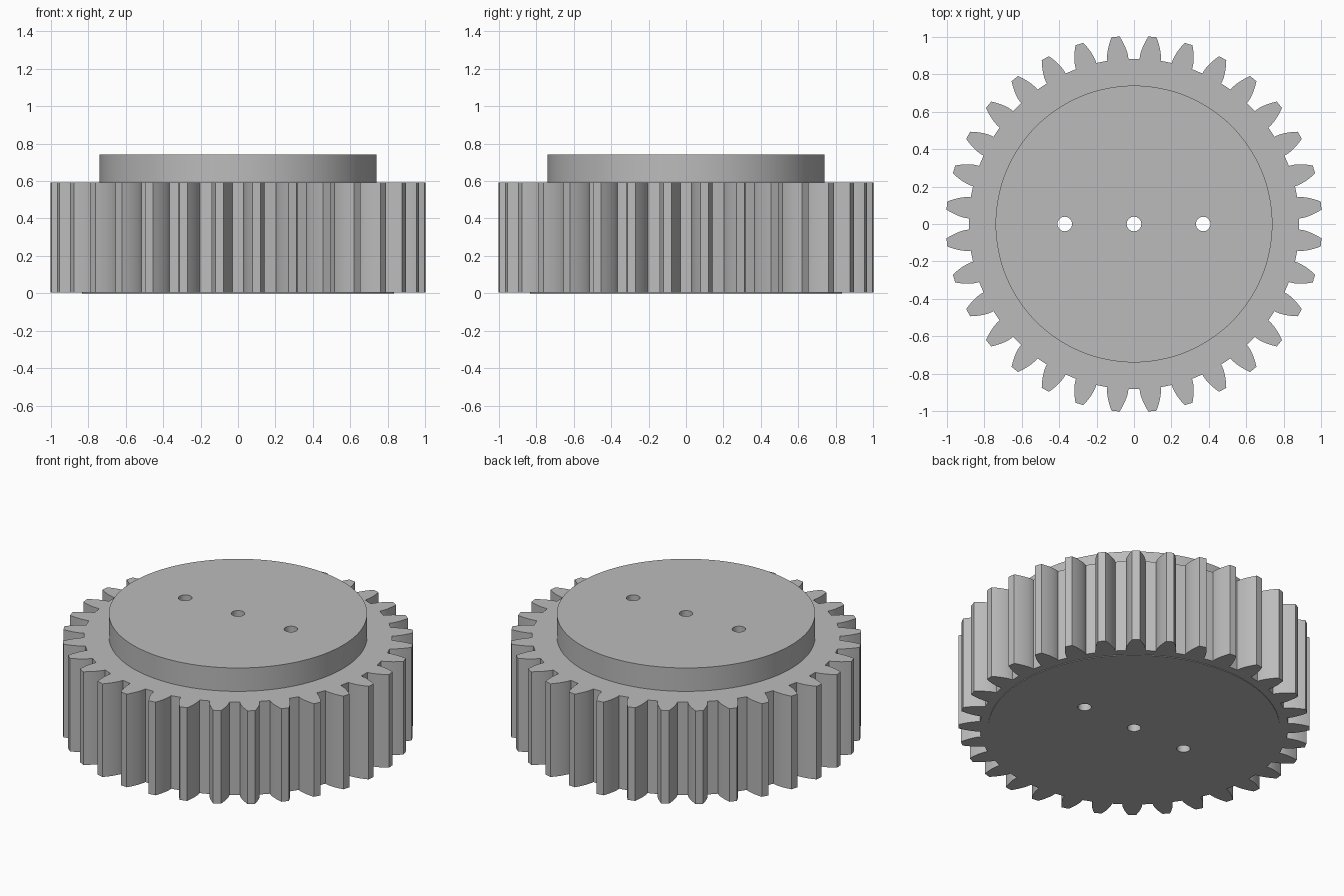
import bpy, bmesh, math

cube = bpy.data.objects.get("Cube")
if cube:
    bpy.data.objects.remove(cube, do_unlink=True)

TEETH, TIP, ROOT, PITCH = 32, 1.0055, 0.884, 0.9465
BASE = PITCH * math.cos(math.radians(20))

grey = bpy.data.materials.new("plain_grey")
grey.use_nodes = True
COLOUR = (0.5, 0.5, 0.5, 1)
grey.diffuse_color = COLOUR
grey.node_tree.nodes["Principled BSDF"].inputs["Base Color"].default_value = COLOUR


def involute(r):
    a = math.acos(min(1, BASE / r))
    return math.tan(a) - a


def half_angle(r):
    """Half the angular thickness of a tooth at radius r."""
    return math.pi / (2 * TEETH) + involute(PITCH) - involute(r)


def circle(radius, count, x=0):
    return [(x + radius * math.cos(2 * math.pi * i / count),
             radius * math.sin(2 * math.pi * i / count)) for i in range(count)]


def gear_outline(steps=7):
    radii = [BASE + (TIP - BASE) * i / steps for i in range(steps + 1)]
    side = [(ROOT, half_angle(BASE))] + [(r, half_angle(r)) for r in radii]
    tooth = [(r, -a) for r, a in side] + [(r, a) for r, a in reversed(side)]
    points = []
    for t in range(TEETH):
        centre = (t + 0.5) * 2 * math.pi / TEETH
        points += [(r * math.cos(centre + a), r * math.sin(centre + a)) for r, a in tooth]
    return points


def prism(name, outlines, bottom, top):
    """Extrude closed outlines into one solid object."""
    bm = bmesh.new()
    for outline in outlines:
        face = bm.faces.new([bm.verts.new((x, y, bottom)) for x, y in outline])
        walls = bmesh.ops.extrude_face_region(bm, geom=[face], use_keep_orig=True)["geom"]
        for v in walls:
            if isinstance(v, bmesh.types.BMVert):
                v.co.z = top
    bmesh.ops.recalc_face_normals(bm, faces=bm.faces)
    mesh = bpy.data.meshes.new(name)
    bm.to_mesh(mesh)
    bm.free()
    mesh.materials.append(grey)
    obj = bpy.data.objects.new(name, mesh)
    bpy.context.collection.objects.link(obj)
    return obj


# Toothed body, raised hub and thin bottom disc
parts = [
    prism("gear_body", [gear_outline()], 0.004, 0.593),
    prism("hub_disc", [circle(0.74, 128)], 0.593, 0.741),
    prism("bottom_disc", [circle(0.835, 128)], 0, 0.004),
]

# Three through holes
cutter = prism("hole_cutter", [circle(0.039, 32, x) for x in (-0.37, 0, 0.37)], -0.2, 1)
cutter.hide_render = True
for part in parts:
    bpy.ops.object.select_all(action="DESELECT")
    part.select_set(True)
    bpy.context.view_layer.objects.active = part
    cut = part.modifiers.new("holes", "BOOLEAN")
    cut.operation, cut.solver, cut.object = "DIFFERENCE", "EXACT", cutter
    bpy.ops.object.modifier_apply(modifier=cut.name)
    bpy.ops.object.shade_smooth_by_angle(angle=math.radians(25))
bpy.data.objects.remove(cutter, do_unlink=True)
